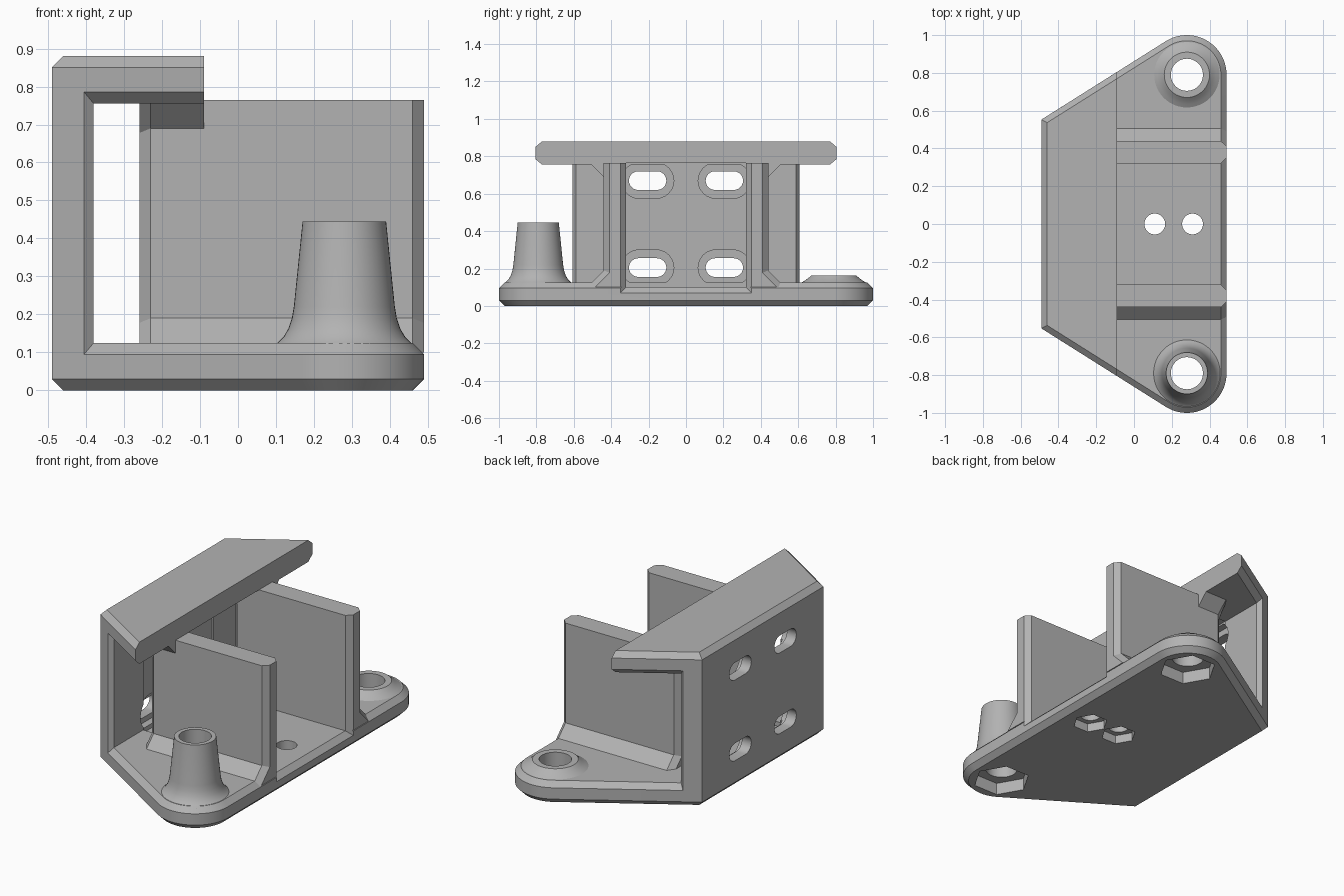
import bpy, bmesh
from math import sin, cos, pi, radians, atan, sqrt

if "Cube" in bpy.data.objects:
    bpy.data.objects.remove(bpy.data.objects["Cube"])

grey = bpy.data.materials.new("plain grey")
grey.use_nodes = True
grey.diffuse_color = (0.45, 0.45, 0.45, 1)
grey.node_tree.nodes["Principled BSDF"].inputs["Base Color"].default_value = (0.45, 0.45, 0.45, 1)

C = 0.03            # chamfer size
SLOPE = 0.63        # taper of the plan outline
EAR_X, EAR_Y, EAR_R = 0.28, 0.79, 0.21
BACK, FRONT, ROOF_FRONT = -0.49, 0.49, -0.09


def loft(name, rings, closed=False):
    """Skin a list of point rings; cap the ends, or join last to first."""
    bm = bmesh.new()
    loops = [[bm.verts.new(p) for p in ring] for ring in rings]
    pairs = list(zip(loops, loops[1:]))
    if closed:
        pairs.append((loops[-1], loops[0]))
    else:
        bm.faces.new(loops[0])
        bm.faces.new(loops[-1])
    for a, b in pairs:
        n = len(a)
        for i in range(n):
            j = (i + 1) % n
            bm.faces.new((a[i], a[j], b[j], b[i]))
    bmesh.ops.recalc_face_normals(bm, faces=bm.faces)
    mesh = bpy.data.meshes.new(name)
    bm.to_mesh(mesh)
    bm.free()
    mesh.materials.append(grey)
    obj = bpy.data.objects.new(name, mesh)
    bpy.context.collection.objects.link(obj)
    return obj


def activate(obj):
    bpy.ops.object.select_all(action='DESELECT')
    obj.select_set(True)
    bpy.context.view_layer.objects.active = obj


def cut(obj, cutter):
    activate(obj)
    mod = obj.modifiers.new("cut", 'BOOLEAN')
    mod.operation, mod.solver, mod.object = 'DIFFERENCE', 'EXACT', cutter
    bpy.ops.object.modifier_apply(modifier=mod.name)


def circle(x, y, z, r, n=48):
    return [(x + r * cos(2 * pi * i / n), y + r * sin(2 * pi * i / n), z) for i in range(n)]


def prism(x, y, r, z0, z1, n=48):
    return loft("cutter", [circle(x, y, z, r, n) for z in (z0, z1)])


def edge_y(x, d):
    """Half width of the tapered outline at x, inset by d."""
    return 0.553 + SLOPE * (x - BACK) - d * sqrt(1 + SLOPE ** 2)


def mirrored(half, z):
    """Close a +y half outline with its reflection."""
    return [(x, y, z) for x, y in half] + [(x, -y, z) for x, y in reversed(half)]


def base_ring(d, z):
    end = pi / 2 + atan(SLOPE)
    arc = [(EAR_X + (EAR_R - d) * cos(end * i / 24), EAR_Y + (EAR_R - d) * sin(end * i / 24))
           for i in range(25)]
    return mirrored(arc + [(BACK + d, edge_y(BACK + d, d))], z)


def roof_ring(d, z):
    return mirrored([(ROOF_FRONT, edge_y(ROOF_FRONT, d)), (BACK + d, edge_y(BACK + d, d))], z)


# Main slabs
base = loft("base_plate", [base_ring(d, z) for d, z in ((C, 0), (0, 0.03), (0, 0.095), (C, 0.125))])
roof = loft("roof_plate", [roof_ring(d, z) for d, z in ((C, 0.755), (0, 0.785), (0, 0.85), (C, 0.88))])
back_plan = [(-0.38, edge_y(-0.38, C)), (-0.405, edge_y(-0.405, 0)), (BACK, edge_y(BACK, 0))]
back = loft("back_wall", [mirrored(back_plan, z) for z in (0.095, 0.785)])

# Channel between the side walls, flared at the front edge
def channel_ring(x, d):
    w = 0.32 + d
    return [(x, -w, 0.1 - d), (x, w, 0.1 - d), (x, w, 0.765), (x, -w, 0.765)]


channel = loft("cutter", [channel_ring(x, d) for x, d in ((-0.39, 0), (0.46, 0), (0.55, 0.09))])
cutters = [channel]
for part in (base, roof, back):
    cut(part, channel)

# Bolt holes with hexagonal nut pockets underneath
holes = [(EAR_X, s * EAR_Y, 0.085, 0.155, 0.07) for s in (-1, 1)]
holes += [(x, 0, 0.055, 0.095, 0.05) for x in (0.11, 0.31)]
for x, y, r, hex_r, depth in holes:
    for c in (prism(x, y, r, -0.1, 0.3), prism(x, y, hex_r, -0.1, depth, 6)):
        cut(base, c)
        cutters.append(c)

# Slots in the back wall, recessed on the inside
def slot(y, z, half, r, x0, x1):
    def ring(x):
        pts = []
        for side, start in ((1, -pi / 2), (-1, pi / 2)):
            for i in range(13):
                a = start + pi * i / 12
                pts.append((x, y + side * (half - r) + r * cos(a), z + r * sin(a)))
        return pts
    return loft("cutter", [ring(x0), ring(x1)])


for y in (-0.205, 0.205):
    for z in (0.205, 0.67):
        for c in (slot(y, z, 0.1, 0.05, -0.6, -0.3), slot(y, z, 0.14, 0.095, -0.43, -0.3)):
            cut(back, c)
            cutters.append(c)

for c in cutters:
    bpy.data.objects.remove(c)

# Side walls with sloped feet, and sloped braces under the roof
def wall_ring(x, d, s):
    k = d * (sqrt(2) - 1)
    foot = 0.53 - d * sqrt(2)
    pts = [(0.32 + d, 0.1), (foot, 0.1), (0.44 - d, 0.19 - k), (0.44 - d, 0.765), (0.32 + d, 0.765)]
    return [(x, s * y, z) for y, z in pts]


def brace_ring(x, d, s):
    k = d * sqrt(2)
    pts = [(0.4, 0.65 - k + d + d), (0.515 - k, 0.765), (0.4, 0.765)]
    return [(x, s * y, z) for y, z in pts]


for side, s in (("left", 1), ("right", -1)):
    loft("side_wall_" + side, [wall_ring(x, d, s) for x, d in
                               ((-0.26, C), (-0.23, 0), (0.46, 0), (FRONT, C))])
    loft("roof_brace_" + side, [brace_ring(x, d, s) for x, d in
                                ((-0.26, C), (-0.23, 0), (ROOF_FRONT, 0))])

# Hollow post at the front ear and low boss at the back ear
def turned(name, y, profile):
    return loft(name, [circle(EAR_X, y, z, r) for r, z in profile], closed=True)


post = turned("front_post", -EAR_Y, [(0.085, 0.1), (0.195, 0.1), (0.19, 0.115), (0.175, 0.126), (0.16, 0.141),
                                     (0.147, 0.163), (0.138, 0.19), (0.133, 0.22),
                                     (0.11, 0.445), (0.085, 0.445)])
boss = turned("back_boss", EAR_Y, [(0.085, 0.1), (0.195, 0.1), (0.19, 0.115), (0.175, 0.124), (0.155, 0.135),
                                   (0.137, 0.148), (0.12, 0.163), (0.085, 0.163)])
for part in (base, back, post, boss):
    activate(part)
    bpy.ops.object.shade_smooth_by_angle(angle=radians(30))
